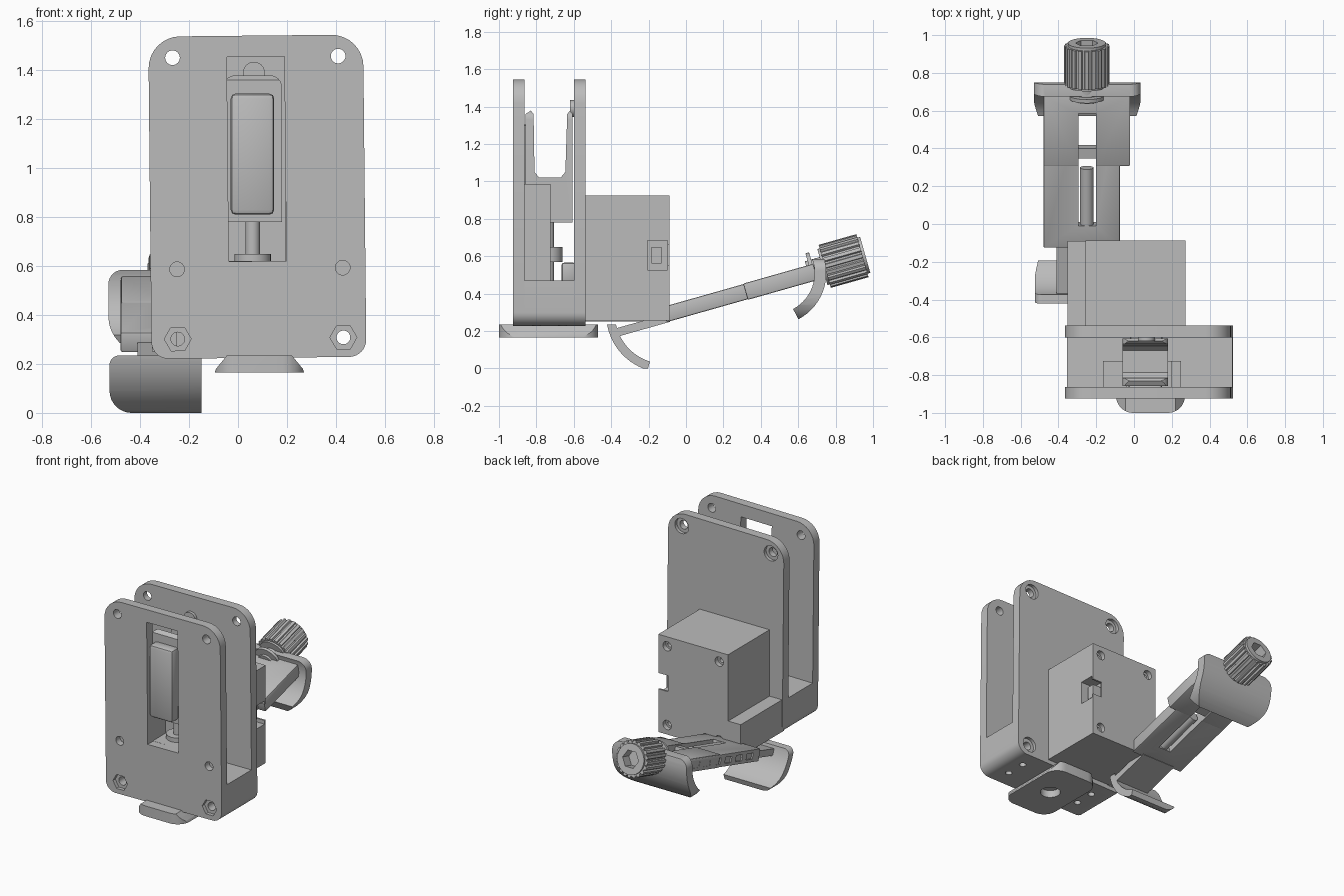
import bpy, bmesh, math
from mathutils import Matrix, Vector

cube = bpy.data.objects.get("Cube")
if cube:
    bpy.data.objects.remove(cube, do_unlink=True)

grey = bpy.data.materials.new("plain grey")
grey.use_nodes = True
grey.diffuse_color = (0.5, 0.5, 0.5, 1)
grey.node_tree.nodes["Principled BSDF"].inputs["Base Color"].default_value = (0.5, 0.5, 0.5, 1)


def prism(name, pts, axis, lo, hi, bevel=0):
    """Extrude an outline: axis x uses (y, z), axis y uses (x, z), axis z uses (x, y)."""
    place = {"x": lambda p, d: (d, *p), "y": lambda p, d: (p[0], d, p[1]),
             "z": lambda p, d: (*p, d)}[axis]
    bm = bmesh.new()
    face = bm.faces.new([bm.verts.new(place(p, lo)) for p in pts])
    new = bmesh.ops.extrude_face_region(bm, geom=[face])["geom"]
    shift = Vector(place((0, 0), hi - lo))
    bmesh.ops.translate(bm, vec=shift, verts=[g for g in new if isinstance(g, bmesh.types.BMVert)])
    bmesh.ops.recalc_face_normals(bm, faces=bm.faces)
    if bevel:
        bmesh.ops.bevel(bm, geom=bm.edges[:], offset=bevel, segments=2, affect="EDGES", profile=0.5)
    mesh = bpy.data.meshes.new(name)
    bm.to_mesh(mesh)
    bm.free()
    mesh.materials.append(grey)
    obj = bpy.data.objects.new(name, mesh)
    bpy.context.collection.objects.link(obj)
    return obj


def rect(a, b, c, d):
    return [(a, c), (b, c), (b, d), (a, d)]


def box(name, a, b, c, d, e, f, bevel=0):
    return prism(name, rect(a, b, c, d), "z", e, f, bevel)


def rounded(a, b, c, d, radii):
    """Rectangle with radii for the corners, anticlockwise from lower left."""
    pts = []
    corners = [(a, c, 1, 1), (b, c, -1, 1), (b, d, -1, -1), (a, d, 1, -1)]
    for k, (x, y, sx, sy) in enumerate(corners):
        r = radii[k]
        for i in range(9 if r else 1):
            t = math.pi * (1 + k / 2 + i / 16)
            pts.append((x + r * (sx + math.cos(t)), y + r * (sy + math.sin(t))))
    return pts


def ring(x, y, r, n=24):
    return [(x + r * math.cos(math.tau * i / n), y + r * math.sin(math.tau * i / n)) for i in range(n)]


def band(x, y, r0, r1, a0, a1):
    """Curved strip between two arcs."""
    angles = [math.radians(a0 + (a1 - a0) * i / 14) for i in range(15)]
    arc = lambda r, seq: [(x + r * math.cos(t), y + r * math.sin(t)) for t in seq]
    return arc(r1, angles) + arc(r0, reversed(angles))


def boolean(obj, tools, operation="DIFFERENCE"):
    for tool in tools:
        tool.hide_render = True
        mod = obj.modifiers.new("cut", "BOOLEAN")
        mod.operation, mod.object, mod.solver = operation, tool, "EXACT"
    graph = bpy.context.evaluated_depsgraph_get()
    graph.update()
    mesh = bpy.data.meshes.new_from_object(obj.evaluated_get(graph))
    obj.modifiers.clear()
    obj.data = mesh
    for tool in tools:
        bpy.data.objects.remove(tool, do_unlink=True)
    return obj


def hole(x, z, r, lo, hi, n=24):
    return prism("cutter", ring(x, z, r, n), "y", lo, hi)


# Two upright plates
SIDES = (-0.262, 0.415)
outline = rounded(-0.36, 0.518, 0.225, 1.542, (0.07, 0.07, 0.13, 0.13))
front = prism("front_plate", outline, "y", -0.925, -0.864)
back = prism("back_plate", outline, "y", -0.60, -0.538)
cuts_front = [box("cutter", -0.04, 0.195, -1, -0.8, 0.62, 1.455)]
cuts_back = []
for side in SIDES:
    cuts_front.append(hole(side, 1.455, 0.03, -1, -0.8))
    cuts_back.append(hole(side, 1.455, 0.03, -0.65, -0.5))
    cuts_back.append(hole(side, 1.455, 0.052, -0.56, -0.5))
    x = side + 0.01
    cuts_front += [hole(x, 0.59, 0.03, -1, -0.88), hole(x, 0.305, 0.055, -1, -0.9, 6),
                   hole(x, 0.305, 0.028, -0.95, -0.8)]
    cuts_back += [hole(x, 0.305, 0.028, -0.65, -0.5), hole(x, 0.305, 0.052, -0.56, -0.5)]
boolean(front, cuts_front)
boolean(back, cuts_back)

# Base between the plates
base = prism("base_block", rounded(-0.36, 0.518, 0.225, 0.465, (0.07, 0.07, 0, 0)), "y", -0.864, -0.60)
boolean(base, [hole(s + 0.01, 0.305, 0.028, -0.9, -0.5) for s in SIDES] +
        [prism("cutter", ring(x, y, 0.022), "z", 0.2, 0.26)
         for x in (-0.2, 0.38) for y in (-0.8, -0.66)])
boss = prism("guide_boss", ring(0.07, 1.39, 0.045), "y", -0.62, -0.59)
tilt = Matrix.Translation((0.08, 0, 0.88)) @ Matrix.Rotation(-0.01, 4, "Y") @ Matrix.Translation((-0.08, 0, -0.88))
for obj in (front, back, base, boss):
    obj.data.transform(tilt)

# Sliding clip and its guide
guide = box("clip_guide", -0.165, 0.25, -0.866, -0.725, 0.46, 0.985)
boolean(guide, [box("cutter", -0.04, 0.195, -0.9, -0.7, 0.62, 1.1)])
clip = [(-0.858, 0.78), (-0.607, 0.78), (-0.607, 1.36), (-0.62, 1.378), (-0.635, 1.36),
        (-0.645, 1.05), (-0.67, 1.02), (-0.785, 1.02), (-0.81, 1.05), (-0.815, 1.36),
        (-0.83, 1.378), (-0.858, 1.36)]
slider = prism("clip_slider", clip, "x", -0.06, 0.18)
boolean(slider, [prism("cutter", rounded(-0.06, 0.18, 0.7, 1.38, (0, 0, 0.05, 0.05)), "y", -1, -0.5)], "INTERSECT")
box("clip_lever", -0.03, 0.148, -0.925, -0.84, 0.81, 1.305, 0.02)
prism("adjuster_disc", ring(0.06, -0.735, 0.075), "z", 0.57, 0.65)
prism("adjuster_stem", ring(0.06, -0.735, 0.03), "z", 0.46, 0.8)
box("clip_stop", -0.02, 0.15, -0.665, -0.59, 0.46, 0.565, 0.012)

# Flared mounting foot
foot = prism("mounting_foot", [(-0.095, 0.165), (0.27, 0.165), (0.265, 0.18), (0.22, 0.235),
                               (-0.045, 0.235), (-0.09, 0.18)], "y", -1.0, -0.47)
plan = rounded(-0.095, 0.27, -1.0, -0.47, (0.09,) * 4)
boolean(foot, [prism("cutter", plan, "z", 0.1, 0.3)], "INTERSECT")
boolean(foot, [prism("cutter", ring(0.09, -0.735, 0.065), "z", 0.1, 0.215)])

# Motor housing with socket and screw holes
motor = box("motor_housing", -0.257, 0.272, -0.54, -0.088, 0.255, 0.925)
cuts = [box("cutter", 0.17, 0.4, -0.205, -0.1, 0.525, 0.685),
        box("cutter", 0.2, 0.4, -0.15, 0, 0.55, 0.66)]
for x in (-0.19, 0.205):
    for z in (0.32, 0.86):
        cuts += [hole(x, z, 0.032, -0.12, 0), hole(x, z, 0.018, -0.2, 0)]
boolean(motor, cuts)
box("socket_plug", 0.15, 0.235, -0.185, -0.13, 0.56, 0.65)
box("motor_side_block", -0.352, -0.25, -0.56, -0.09, 0.25, 0.47)

# Tilted clamp arm, made along y and then turned up
arm = box("clamp_arm", -0.23, 0.175, -0.12, 0.7, -0.042, 0.042, 0.008)
carriage = box("arm_carriage", -0.228, 0.23, 0.33, 0.72, -0.045, 0.045, 0.008)
for part in (arm, carriage):
    boolean(part, [box("cutter", -0.045, 0.05, 0.0, 0.62, -0.1, 0.1)])
boolean(arm, [box("cutter", sx - 0.02, sx + 0.02, y, y + 0.07, -0.02, 0.02)
              for sx in (-0.24,) for y in (-0.04, 0.08, 0.2, 0.32, 0.44, 0.56)])
shank = box("arm_shank", -0.16, 0.1, -0.42, -0.1, -0.045, 0.0)
rod = prism("clamp_screw", ring(0, 0, 0.036), "y", -0.1, 0.31)
nut = box("clamp_nut", -0.046, 0.051, 0.37, 0.425, -0.035, 0.035)
neck = prism("knob_neck", ring(0, 0.015, 0.055), "y", 0.68, 0.79)
flange = prism("knob_flange", ring(0, 0.015, 0.095), "y", 0.695, 0.715)

# Ribbed knob with a hexagon socket
ribs = []
for i in range(20):
    for shift, r in ((-0.36, 0.108), (-0.24, 0.12), (0.24, 0.12), (0.36, 0.108)):
        t = math.tau * (i + shift) / 20
        ribs.append((r * math.cos(t), 0.015 + r * math.sin(t)))
knob = prism("clamp_knob", ribs, "y", 0.775, 0.985)
rim_inner = prism("knob_inner_rim", ring(0, 0.015, 0.1, 32), "y", 0.762, 0.78)
rim_outer = prism("knob_outer_rim", ring(0, 0.015, 0.1, 32), "y", 0.98, 1.0)
for part in (knob, rim_outer):
    boolean(part, [prism("cutter", ring(0, 0.015, 0.06, 6), "y", 0.93, 1.1)])
raise_arm = Matrix.Translation((-0.25, 0, 0.32)) @ Matrix.Rotation(math.radians(15.8), 4, "X")
for part in (arm, carriage, shank, rod, nut, neck, flange, knob, rim_inner, rim_outer):
    part.data.transform(raise_arm)

# Curved clamp jaws with rounded corners
jaw = prism("front_jaw", band(-0.115, 0.29, 0.265, 0.312, 188, 253), "x", -0.525, -0.15)
boolean(jaw, [prism("cutter", rounded(-0.525, -0.14, 0.0, 0.235, (0.09, 0, 0, 0.04)), "y", -1, 1)], "INTERSECT")
jaw = prism("rear_jaw", band(0.47, 0.51, 0.218, 0.28, -62, 20), "x", -0.53, 0.035)
boolean(jaw, [prism("cutter", rounded(-0.53, 0.035, 0.245, 0.585, (0.15, 0.15, 0.06, 0.06)), "y", -1, 1)], "INTERSECT")

# Smooth curves, sharp edges
bpy.ops.object.select_all(action="DESELECT")
for obj in bpy.context.scene.objects:
    if obj.type == "MESH":
        obj.select_set(True)
        bpy.context.view_layer.objects.active = obj
bpy.ops.object.shade_smooth_by_angle(angle=math.radians(30))
